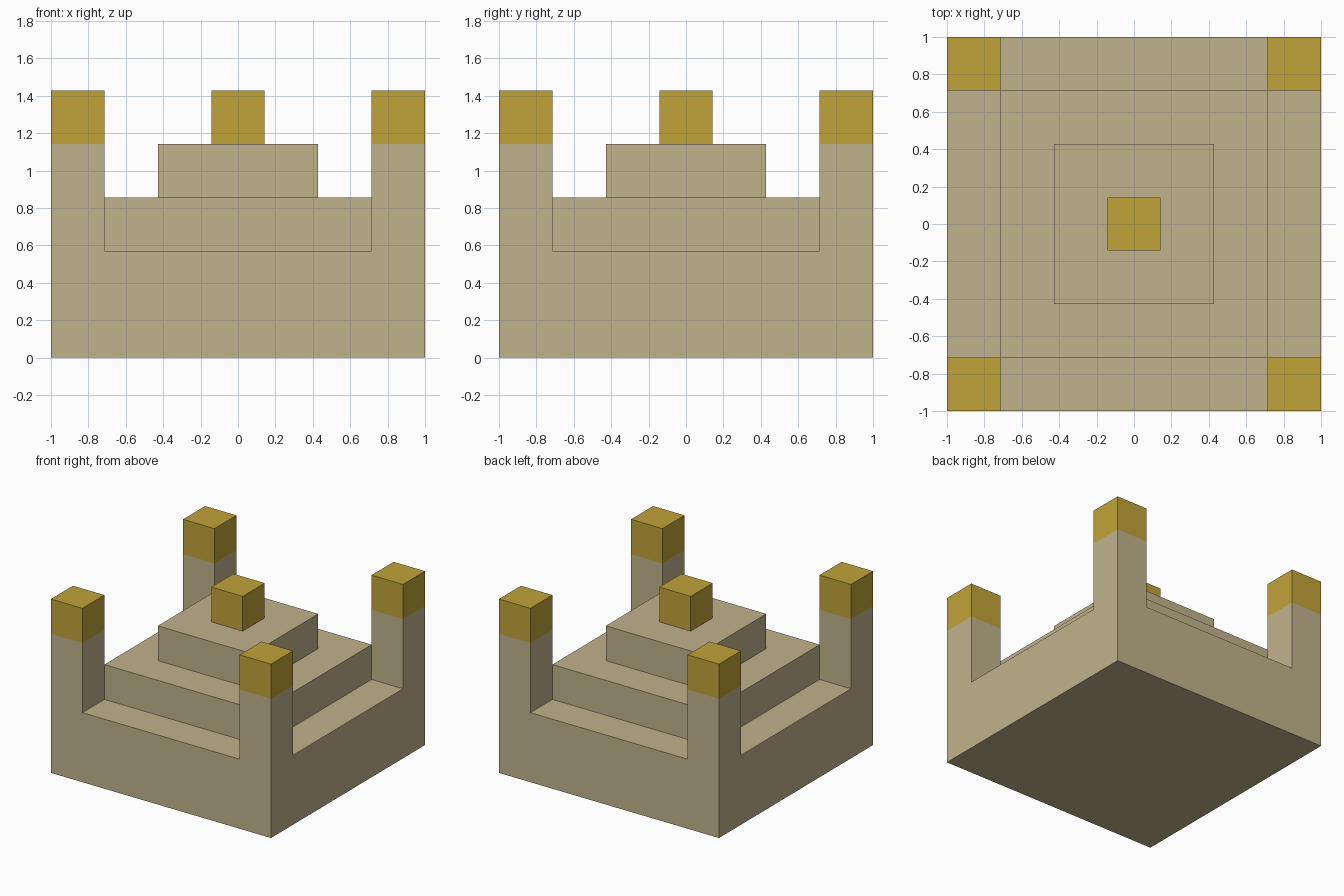
import bpy
import bmesh
from mathutils import Matrix, Vector

if "Cube" in bpy.data.objects:
    bpy.data.objects.remove(bpy.data.objects["Cube"])

U = 2 / 7  # one block


def material(name, colour):
    mat = bpy.data.materials.new(name)
    mat.use_nodes = True
    mat.diffuse_color = colour
    mat.node_tree.nodes["Principled BSDF"].inputs["Base Color"].default_value = colour
    return mat


sandstone = material("sandstone", (0.53, 0.45, 0.26, 1))
gold = material("gold", (0.53, 0.37, 0.04, 1))


def block(bm, width, bottom, top):
    """Square block centred on the z axis, measured in block units."""
    size = Matrix.Diagonal((width * U, width * U, (top - bottom) * U, 1))
    place = Matrix.Translation((0, 0, (bottom + top) * U / 2))
    bmesh.ops.create_cube(bm, size=1, matrix=place @ size)


def finish(bm, name, *materials):
    mesh = bpy.data.meshes.new(name)
    bm.to_mesh(mesh)
    bm.free()
    for mat in materials:
        mesh.materials.append(mat)
    obj = bpy.data.objects.new(name, mesh)
    bpy.context.collection.objects.link(obj)


# Base, sliced so that its four top corners can rise into towers
bm = bmesh.new()
block(bm, 7, 0, 2)
for axis in (Vector((1, 0, 0)), Vector((0, 1, 0))):
    for side in (-1, 1):
        bmesh.ops.bisect_plane(bm, geom=bm.verts[:] + bm.edges[:] + bm.faces[:],
                               plane_co=axis * side * 2.5 * U, plane_no=axis)

# Corner towers: a stone shaft, then a golden cap
for height in (2, 1):
    bm.normal_update()
    corners = [f for f in bm.faces if f.normal.z > 0.9
               and min(abs(c) for c in f.calc_center_median().xy) > 2.5 * U]
    raised = bmesh.ops.extrude_discrete_faces(bm, faces=corners)["faces"]
    verts = list({v for f in raised for v in f.verts})
    bmesh.ops.translate(bm, verts=verts, vec=(0, 0, height * U))
for face in bm.faces:
    face.material_index = int(face.calc_center_median().z > 4 * U)
finish(bm, "base_with_corner_towers", sandstone, gold)

# Stepped centre and its golden top block
for name, width, bottom, mat in (("lower_step", 5, 2, sandstone),
                                 ("upper_step", 3, 3, sandstone),
                                 ("top_block", 1, 4, gold)):
    bm = bmesh.new()
    block(bm, width, bottom, bottom + 1)
    finish(bm, name, mat)
